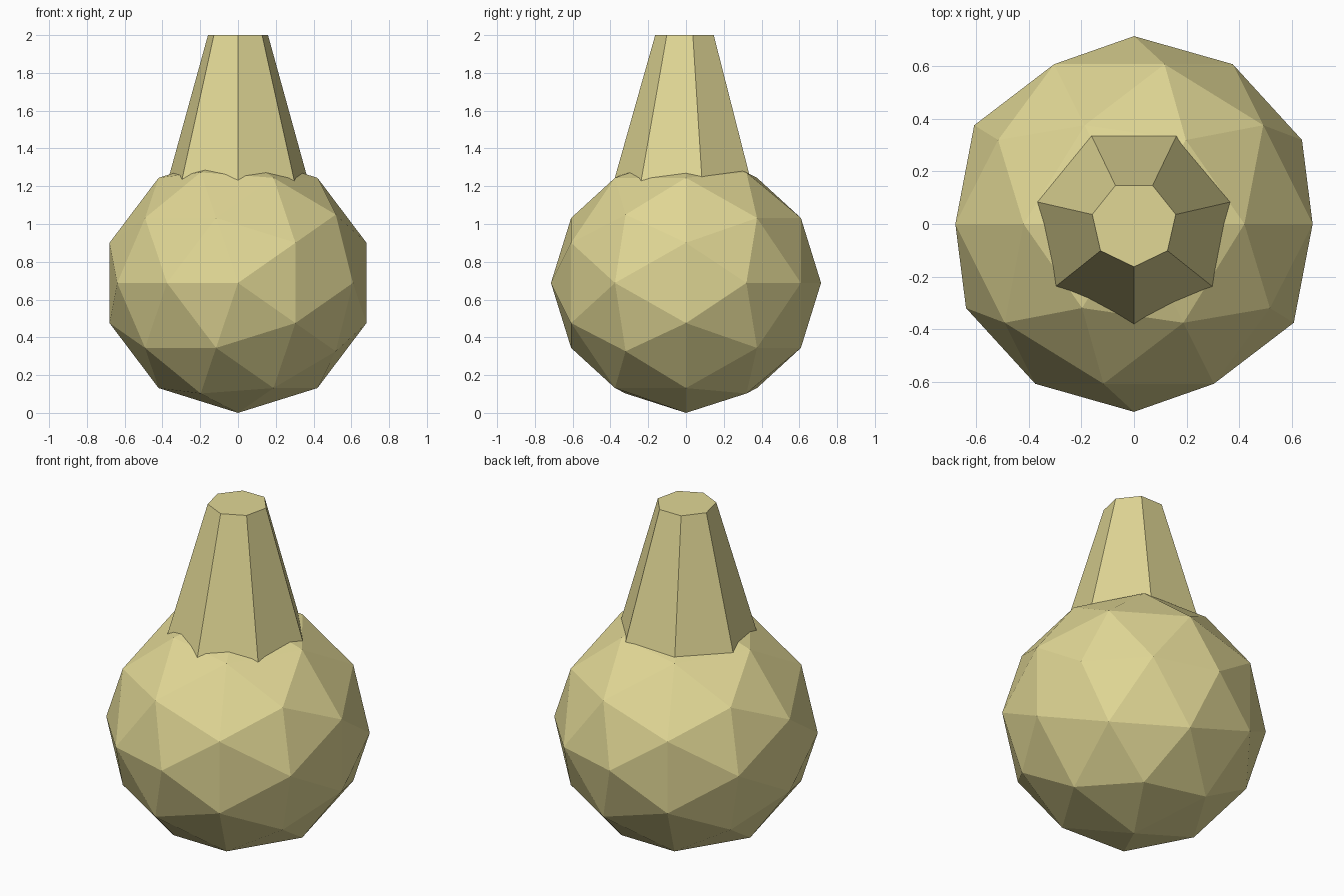
import bpy
import math

if "Cube" in bpy.data.objects:
    bpy.data.objects.remove(bpy.data.objects["Cube"])

mat = bpy.data.materials.new("pale_straw")
mat.diffuse_color = (0.75, 0.68, 0.30, 1)
mat.use_nodes = True
mat.node_tree.nodes["Principled BSDF"].inputs["Base Color"].default_value = mat.diffuse_color


def finish(name):
    ob = bpy.context.object
    ob.name = name
    ob.data.materials.append(mat)
    bpy.ops.object.transform_apply(location=False, rotation=True, scale=True)
    return ob


# Faceted round body: icosphere lying with its poles along y, slightly flattened in z
R, RZ = 0.715, 0.688
bpy.ops.mesh.primitive_ico_sphere_add(subdivisions=2, radius=R, location=(0, 0, RZ),
                                      rotation=(-math.pi / 2, 0, 0))
bpy.context.object.scale = (1, RZ / R, 1)  # local y becomes world z
finish("body")

# Seven-sided tapering neck, one edge facing front, base sunk into the body
z0, z1, r_top, slope = 1.05, 2.0, 0.163, 0.283
bpy.ops.mesh.primitive_cone_add(vertices=7, radius1=r_top + slope * (z1 - z0), radius2=r_top,
                                depth=z1 - z0, location=(0, 0, (z0 + z1) / 2),
                                rotation=(0, 0, math.pi))
finish("neck")
